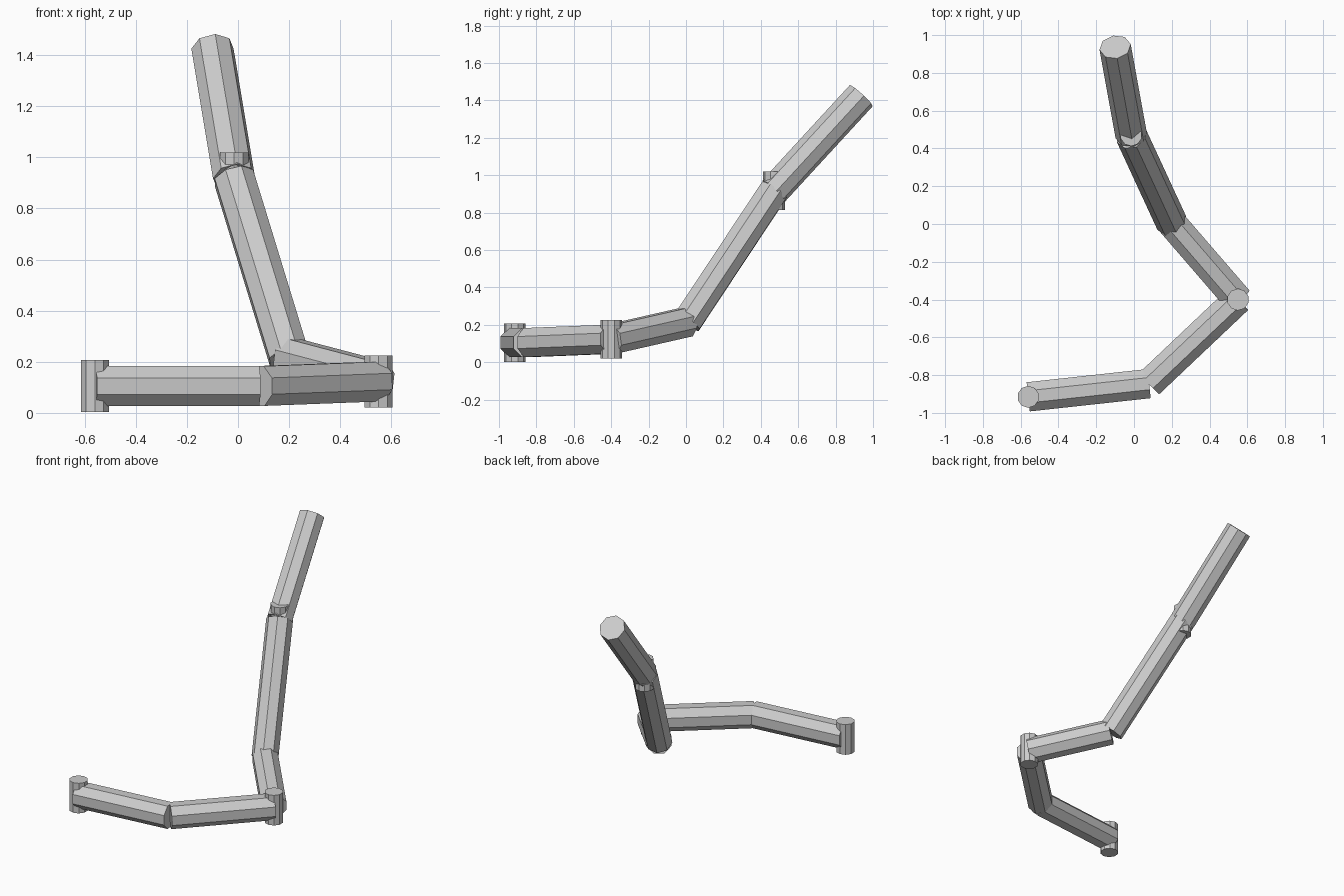
import bpy
import math
from mathutils import Vector, Quaternion

if "Cube" in bpy.data.objects:
    bpy.data.objects.remove(bpy.data.objects["Cube"])

grey = bpy.data.materials.new("plain_grey")
grey.diffuse_color = (0.6, 0.6, 0.6, 1)
grey.use_nodes = True
grey.node_tree.nodes["Principled BSDF"].inputs["Base Color"].default_value = grey.diffuse_color


def rod(name, a, b, radius, sides, roll=0.0):
    """Capped prism running from a to b."""
    a, b = Vector(a), Vector(b)
    d = b - a
    bpy.ops.mesh.primitive_cylinder_add(vertices=sides, radius=radius,
                                        depth=d.length, location=(a + b) / 2)
    ob = bpy.context.object
    ob.name = name
    ob.rotation_mode = 'QUATERNION'
    ob.rotation_quaternion = (d.to_track_quat('Z', 'Y')
                              @ Quaternion((0, 0, 1), math.radians(roll)))
    ob.data.materials.append(grey)


# centre line of the bent arm
path = [(-0.56, -0.915, 0.105), (0.08, -0.845, 0.105), (0.55, -0.40, 0.123),
        (0.20, 0.005, 0.215), (-0.015, 0.47, 0.917), (-0.10, 0.937, 1.425)]
rolls = [22.5, 22.5, 22.5, 0, 0]

# straight tube sections
for i, roll in enumerate(rolls):
    rod(f"tube_section_{i + 1}", path[i], path[i + 1], 0.084, 8, roll)

# upright pins at every second joint
for i in (0, 2, 4):
    c = Vector(path[i])
    h = Vector((0, 0, 0.1025))
    rod(f"joint_pin_{i // 2 + 1}", c - h, c + h, 0.058, 10)
